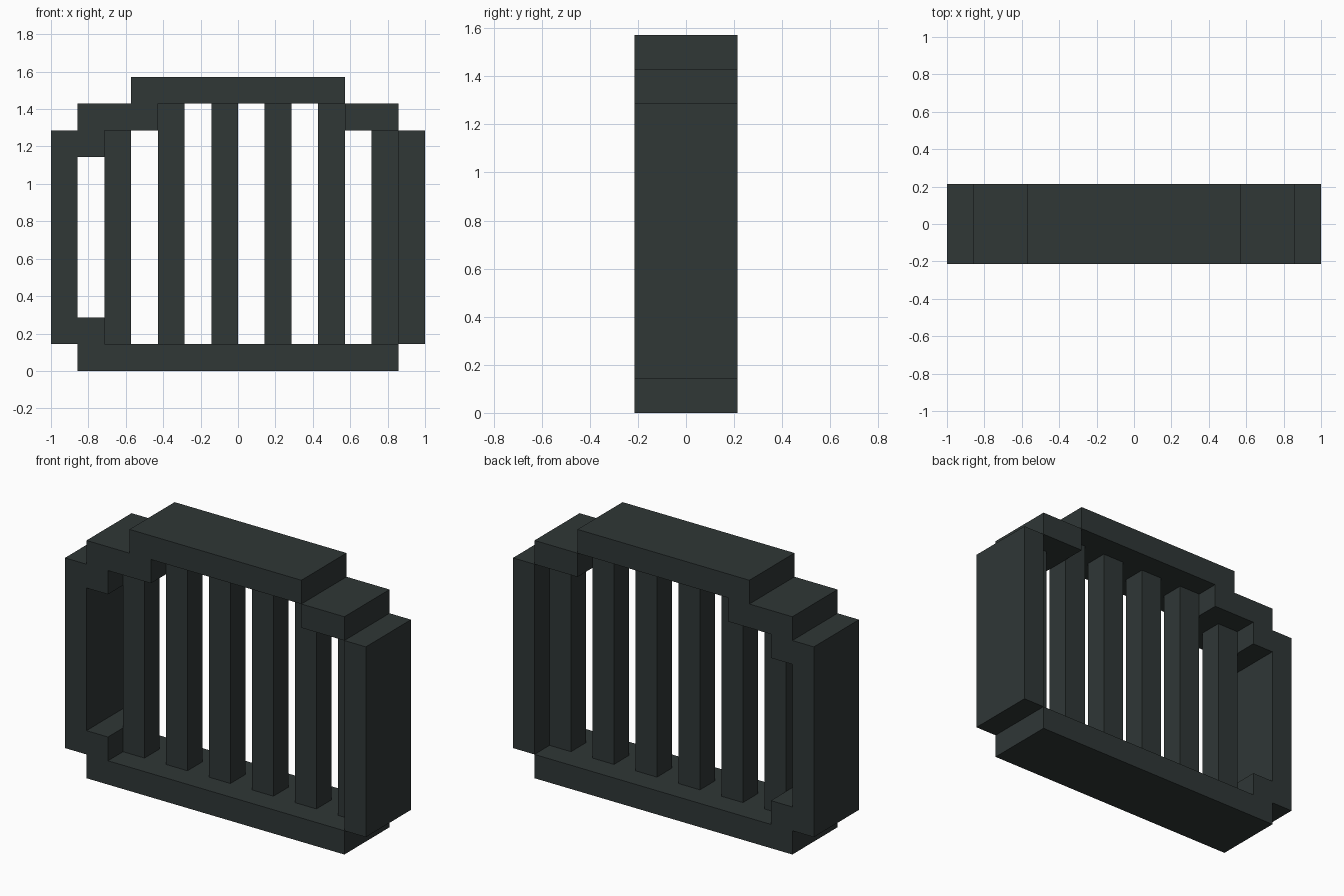
import bpy
import bmesh

if "Cube" in bpy.data.objects:
    bpy.data.objects.remove(bpy.data.objects["Cube"])

U = 1 / 7          # block unit: the model is 14 x 3 x 11 units
mat = bpy.data.materials.new("dark slate")
mat.diffuse_color = (0.029, 0.038, 0.037, 1)
mat.use_nodes = True
mat.node_tree.nodes["Principled BSDF"].inputs["Base Color"].default_value = mat.diffuse_color


def extrude_profile(name, points, depth):
    """Extrude an x-z outline (in block units) along y, centred on y = 0."""
    bm = bmesh.new()
    face = bm.faces.new([bm.verts.new((x * U, -depth * U / 2, z * U)) for x, z in points])
    ext = bmesh.ops.extrude_face_region(bm, geom=[face], use_keep_orig=True)
    moved = [g for g in ext["geom"] if isinstance(g, bmesh.types.BMVert)]
    bmesh.ops.translate(bm, verts=moved, vec=(0, depth * U, 0))
    bmesh.ops.recalc_face_normals(bm, faces=bm.faces)
    mesh = bpy.data.meshes.new(name)
    bm.to_mesh(mesh)
    bm.free()
    mesh.materials.append(mat)
    obj = bpy.data.objects.new(name, mesh)
    bpy.context.collection.objects.link(obj)
    return obj


def block(name, x0, x1, z0, z1, depth):
    return extrude_profile(name, [(x0, z0), (x1, z0), (x1, z1), (x0, z1)], depth)


# Main frame: bottom rail, stepped left side and top rail
extrude_profile("main_frame", [
    (-6, 0), (6, 0), (6, 1), (-5, 1), (-5, 2), (-6, 2), (-6, 8),
    (-5, 8), (-5, 9), (-3, 9), (-3, 10), (4, 10), (4, 11), (-4, 11),
    (-4, 10), (-6, 10), (-6, 9), (-7, 9), (-7, 1), (-6, 1)], 3)

# Right side of the frame, touching only along its corners
block("right_shoulder", 4, 6, 9, 10, 3)
block("right_post", 6, 7, 1, 9, 3)

# Thin vertical bars, the outer two shorter under the shoulders
for i, x in enumerate(range(-5, 6, 2)):
    block(f"grille_bar_{i + 1}", x, x + 1, 1, 9 if abs(x) == 5 else 10, 1)
